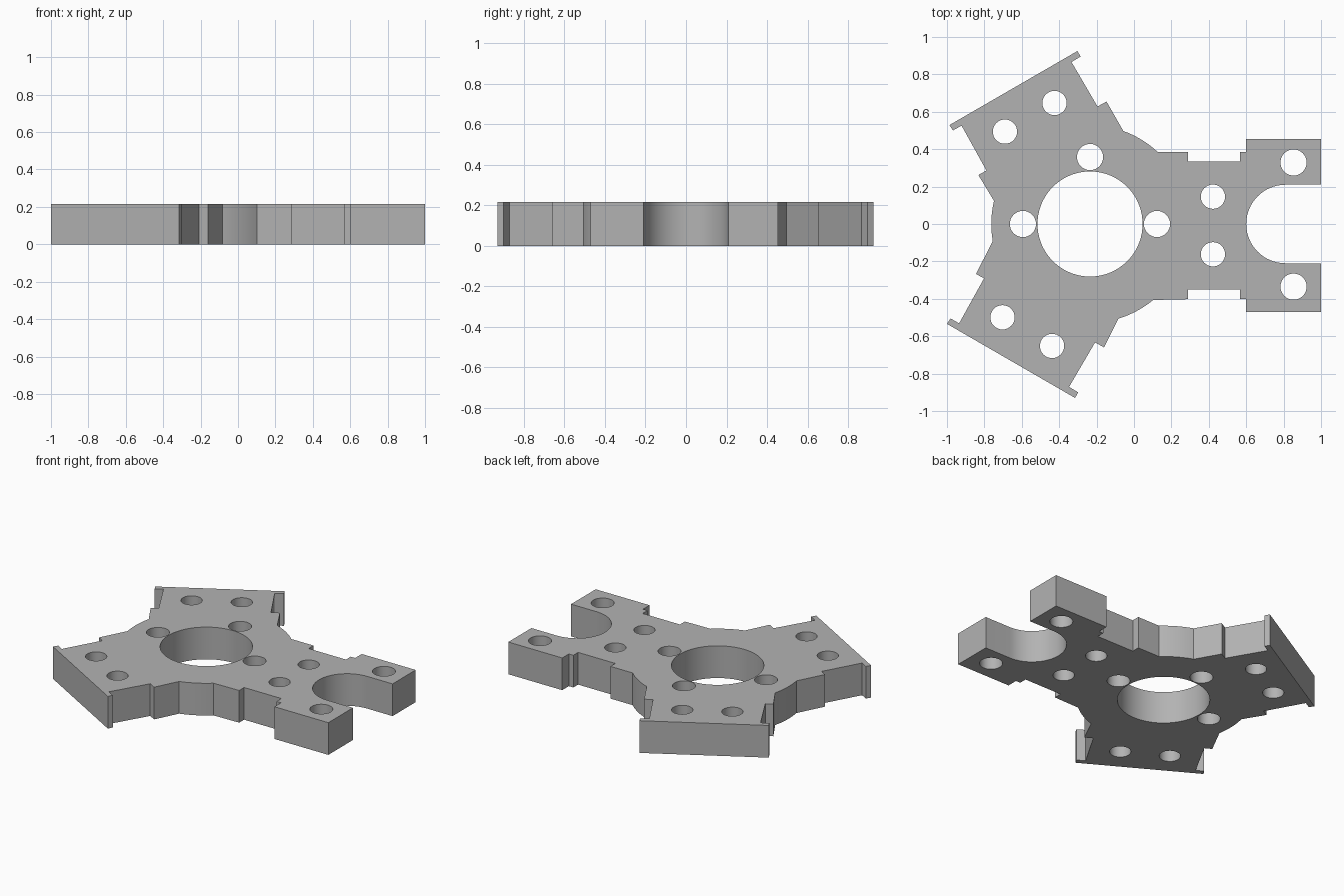
import bpy
import bmesh
from math import cos, sin, radians

cube = bpy.data.objects.get("Cube")
if cube:
    bpy.data.objects.remove(cube, do_unlink=True)

THICKNESS = 0.216
HUB = (-0.235, 0)


def arc(centre, radius, start, end, steps):
    """Points along an arc, both ends included, angles in degrees."""
    angles = [radians(start + (end - start) * i / steps) for i in range(steps + 1)]
    return [(centre[0] + radius * cos(a), centre[1] + radius * sin(a)) for a in angles]


def mirrored(points, dx, dy):
    """Points flipped across the x axis, then shifted."""
    return [(x + dx, dy - y) for x, y in points]


# Fork arm: stepped upper edge, from the fork tip to the hub
fork_edge = [(1, 0.463), (0.6, 0.463), (0.6, 0.393), (0.567, 0.393),
             (0.567, 0.342), (0.29, 0.342), (0.29, 0.394)]
FORK_SHIFT = -0.008
fork_upper = [(x, y + FORK_SHIFT) for x, y in fork_edge]
fork_lower = mirrored(fork_edge, 0, FORK_SHIFT)[::-1]

# Flanged arm: notched sides and a thin end flange
flange_arm = [(-0.147, 0.655), (-0.195, 0.628), (-0.334, 0.866), (-0.286, 0.895),
              (-0.302, 0.925), (-0.987, 0.529), (-0.968, 0.5), (-0.922, 0.526),
              (-0.789, 0.286), (-0.832, 0.262)]
ARM_SHIFT = (-0.013, -0.005)

# Whole outline, counter-clockwise, with the hub arcs and the fork slot
outline = (fork_upper
           + arc(HUB, 0.528, 47, 70.3, 10)
           + flange_arm
           + arc(HUB, 0.528, 166.5, 190, 10)
           + mirrored(flange_arm, *ARM_SHIFT)[::-1]
           + arc(HUB, 0.528, 286.7, 309.7, 10)
           + fork_lower
           + [(1, -0.21)]
           + arc((0.81, 0), 0.21, 270, 90, 32)
           + [(1, 0.21)])

# Bolt holes and the central bore
arm_holes = [(-0.425, 0.647), (-0.69, 0.494)]
small = arm_holes + mirrored(arm_holes, *ARM_SHIFT) + [(0.422, 0.146), (0.422, -0.162)]
large = [(-0.235, 0.358), (-0.594, 0), (0.123, 0), (0.853, 0.329), (0.853, -0.335)]
loops = [outline, arc(HUB, 0.281, 0, 360, 72)[:-1]]
loops += [arc(c, 0.065, 0, 360, 32)[:-1] for c in small]
loops += [arc(c, 0.07, 0, 360, 32)[:-1] for c in large]

# Fill the profile and extrude it to a solid plate
bm = bmesh.new()
edges = []
for loop in loops:
    verts = [bm.verts.new((x, y, 0)) for x, y in loop]
    edges += [bm.edges.new((verts[i - 1], verts[i])) for i in range(len(verts))]
bmesh.ops.triangle_fill(bm, use_beauty=True, use_dissolve=False, edges=edges,
                        normal=(0, 0, 1))
extruded = bmesh.ops.extrude_face_region(bm, geom=bm.faces[:], use_keep_orig=True)
top = [g for g in extruded["geom"] if isinstance(g, bmesh.types.BMVert)]
bmesh.ops.translate(bm, verts=top, vec=(0, 0, THICKNESS))
bmesh.ops.recalc_face_normals(bm, faces=bm.faces[:])

mesh = bpy.data.meshes.new("bracket_plate")
bm.to_mesh(mesh)
bm.free()
plate = bpy.data.objects.new("bracket_plate", mesh)
bpy.context.collection.objects.link(plate)

# Plain grey finish
grey = bpy.data.materials.new("plain grey")
grey.use_nodes = True
colour = (0.45, 0.45, 0.45, 1)
grey.diffuse_color = colour
grey.node_tree.nodes["Principled BSDF"].inputs["Base Color"].default_value = colour
mesh.materials.append(grey)

# Smooth bores and arcs, sharp corners
bpy.ops.object.select_all(action="DESELECT")
plate.select_set(True)
bpy.context.view_layer.objects.active = plate
bpy.ops.object.shade_smooth_by_angle(angle=radians(25))
